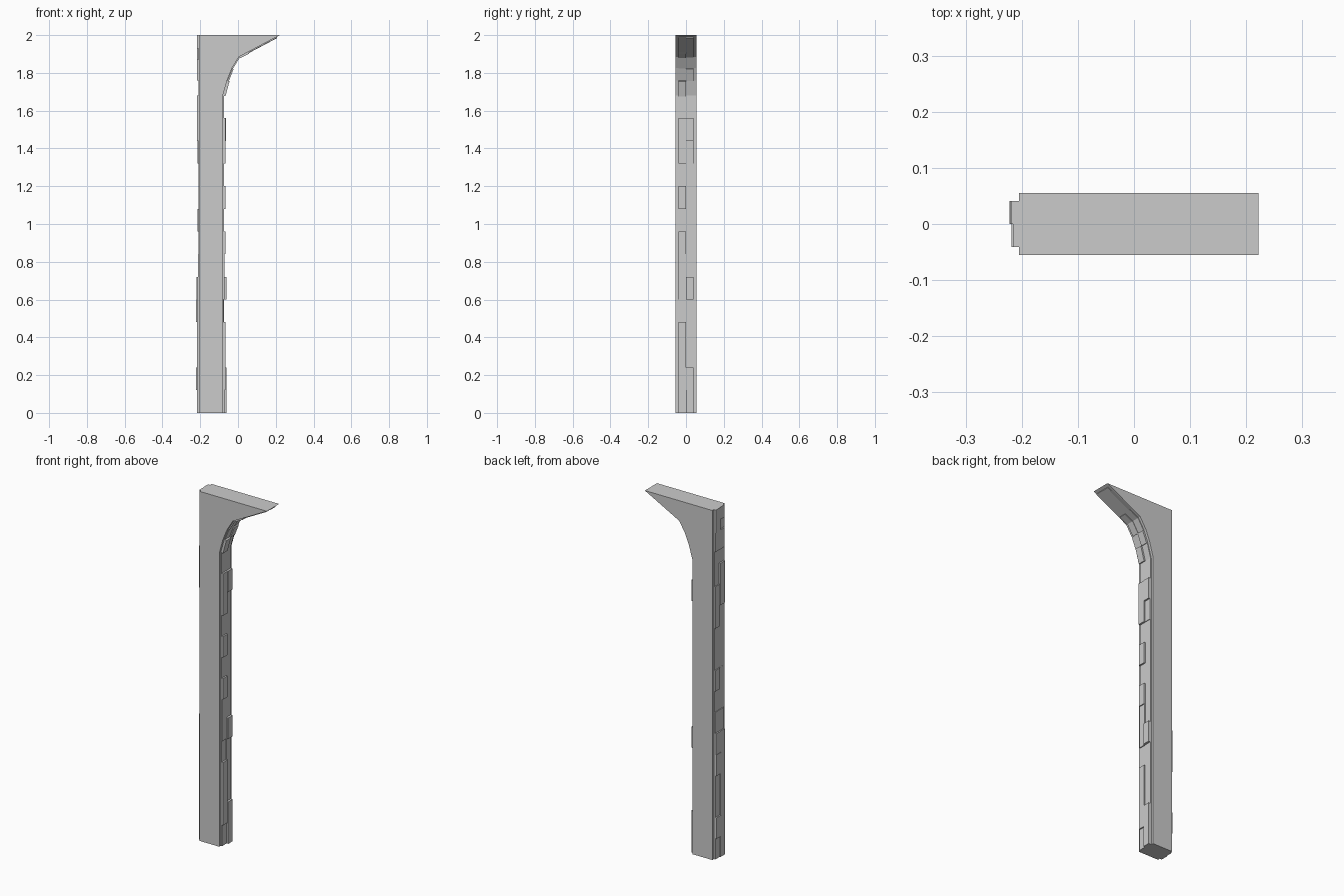
import bpy, bmesh
from mathutils import Vector

if "Cube" in bpy.data.objects:
    bpy.data.objects.remove(bpy.data.objects["Cube"])

HALF = 0.055      # body half thickness
STRIP = 0.041     # outer edge of the raised brick strips
BACK = -0.205     # rear face of the post
FRONT = -0.08     # front face of the post


def prism(bm, pts, y0, y1):
    a = [bm.verts.new((x, y0, z)) for x, z in pts]
    b = [bm.verts.new((x, y1, z)) for x, z in pts]
    n = len(pts)
    bm.faces.new(a)
    bm.faces.new(b[::-1])
    for i in range(n):
        j = (i + 1) % n
        bm.faces.new((a[i], b[i], b[j], a[j]))


def finish(bm, name):
    bmesh.ops.recalc_face_normals(bm, faces=bm.faces)
    me = bpy.data.meshes.new(name)
    bm.to_mesh(me)
    bm.free()
    ob = bpy.data.objects.new(name, me)
    bpy.context.collection.objects.link(ob)
    return ob


# Main post with flared bracket top
curve = [(FRONT, 1.68), (-0.058, 1.76), (-0.032, 1.825), (0.005, 1.885), (0.222, 2.0)]
bm = bmesh.new()
prism(bm, [(BACK, 0), (FRONT, 0)] + curve + [(BACK, 2.0)], -HALF, HALF)
finish(bm, "bracket_post")


# Straight brick strips: (z0, z1, depth) per half
def straight_strip(name, x, sign, runs, y0, y1):
    bm = bmesh.new()
    for z0, z1, d in runs:
        prism(bm, [(x - sign * 0.004, z0), (x + sign * d, z0),
                   (x + sign * d, z1), (x - sign * 0.004, z1)], y0, y1)
    finish(bm, name)


front_left = [(0, .12, .008), (.12, .48, .014), (.48, .6, .004), (.6, .84, .009),
              (.84, .96, .014), (.96, 1.08, .005), (1.08, 1.2, .014),
              (1.2, 1.32, .005), (1.32, 1.56, .015), (1.56, 1.68, .005)]
front_right = [(0, .24, .018), (.24, .6, .006), (.6, .72, .018), (.72, 1.32, .005),
               (1.32, 1.44, .008), (1.44, 1.56, .017), (1.56, 1.68, .005)]
back_left = [(0, .72, .013), (.72, .84, .007), (.84, .96, .003), (.96, 1.08, .004),
             (1.08, 1.32, .003), (1.32, 1.44, .004), (1.44, 1.68, .013),
             (1.68, 1.76, .004), (1.76, 1.87, .011), (1.87, 1.93, .004), (1.93, 2, .011)]
back_right = [(0, .12, .009), (.12, .24, .017), (.24, .48, .009), (.48, .6, .017),
              (.6, .72, .015), (.72, .84, .007), (.84, .96, .003), (.96, 1.08, .009),
              (1.08, 1.32, .003), (1.32, 1.56, .009), (1.56, 1.76, .004),
              (1.76, 1.87, .012), (1.87, 2, .013)]
straight_strip("front_bricks_left", FRONT, 1, front_left, -STRIP, 0)
straight_strip("front_bricks_right", FRONT, 1, front_right, 0, STRIP)
straight_strip("back_bricks_left", BACK, -1, back_left, -STRIP, 0)
straight_strip("back_bricks_right", BACK, -1, back_right, 0, STRIP)


# Bricks following the flare, offset along each segment's normal
def curved_strip(name, depths, y0, y1):
    path = [Vector(p) for p in curve[:-1]] + [Vector((0.055, 1.9115)), Vector((0.205, 1.991))]
    norms = []
    for i in range(len(path)):
        t = (path[min(i + 1, len(path) - 1)] - path[max(i - 1, 0)]).normalized()
        norms.append(Vector((t.y, -t.x)))
    bm = bmesh.new()
    for i, d in enumerate(depths):
        p, q, n, m = path[i], path[i + 1], norms[i], norms[i + 1]
        prism(bm, [p - n * .004, p + n * d, q + m * d, q - m * .004], y0, y1)
    finish(bm, name)


curved_strip("flare_bricks_left", [.014, .004, .006, .010, .005], -STRIP, 0)
curved_strip("flare_bricks_right", [.005, .010, .004, .005, .007], 0, STRIP)
